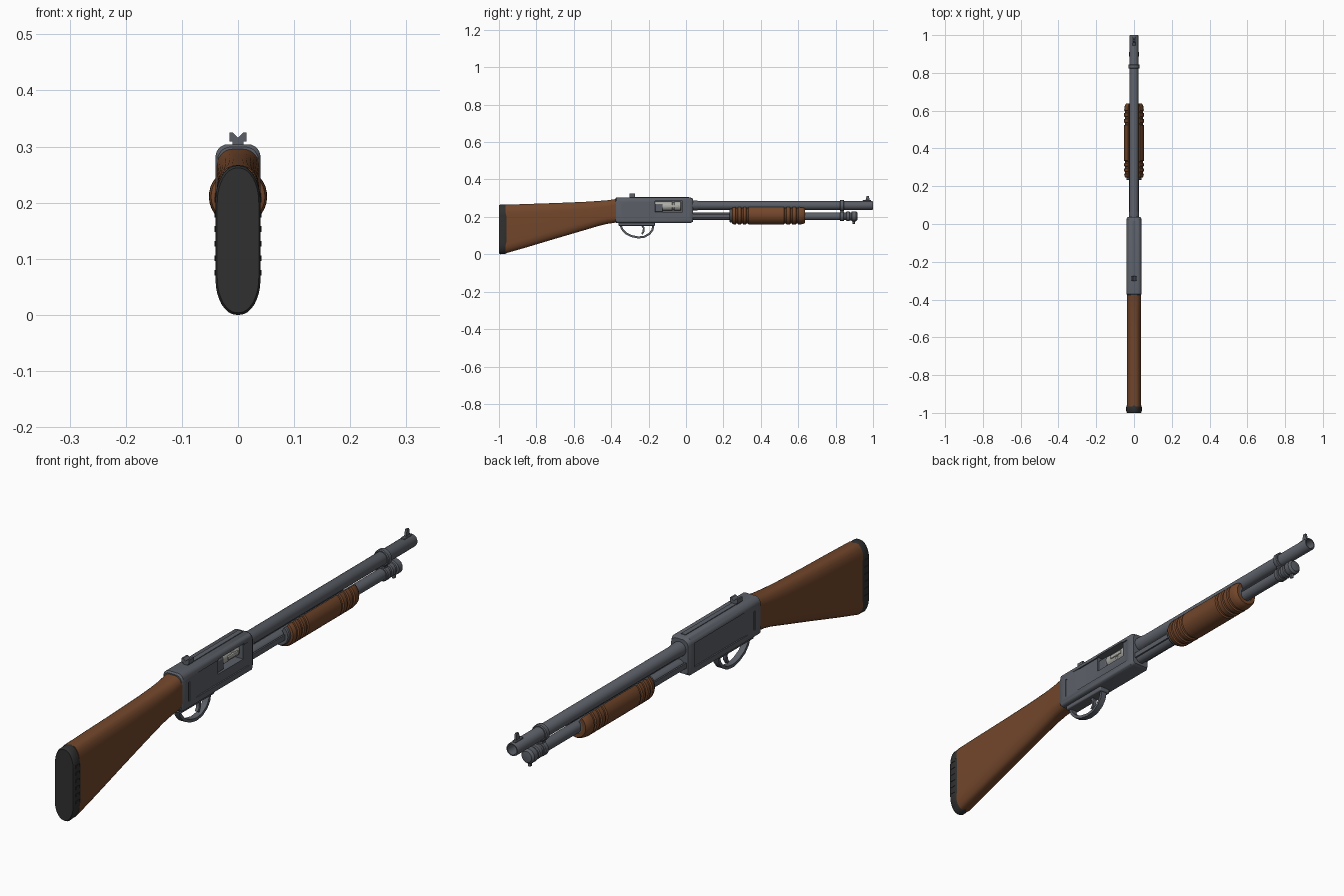
import bpy, bmesh, math
from mathutils import Vector

if "Cube" in bpy.data.objects:
    bpy.data.objects.remove(bpy.data.objects["Cube"], do_unlink=True)


def material(name, rgb):
    m = bpy.data.materials.new(name)
    m.use_nodes = True
    m.diffuse_color = (*rgb, 1)
    m.node_tree.nodes["Principled BSDF"].inputs["Base Color"].default_value = (*rgb, 1)
    return m


STEEL = material("blued steel", (0.105, 0.115, 0.135))
WOOD = material("walnut wood", (0.17, 0.062, 0.024))
RUBBER = material("black rubber", (0.03, 0.03, 0.03))
BOLT = material("bright steel", (0.42, 0.42, 0.39))


def smooth(ob, angle=35):
    bpy.ops.object.select_all(action="DESELECT")
    ob.select_set(True)
    bpy.context.view_layer.objects.active = ob
    bpy.ops.object.shade_smooth_by_angle(angle=math.radians(angle))


def loft(name, sections, mat, caps=True):
    """Skin a row of closed sections with equal point counts."""
    bm = bmesh.new()
    rings = [[bm.verts.new(p) for p in s] for s in sections]
    for a, b in zip(rings, rings[1:]):
        for i in range(len(a)):
            j = (i + 1) % len(a)
            bm.faces.new((a[i], a[j], b[j], b[i]))
    if caps:
        bm.faces.new(rings[0])
        bm.faces.new(rings[-1])
    bmesh.ops.recalc_face_normals(bm, faces=bm.faces)
    me = bpy.data.meshes.new(name)
    bm.to_mesh(me)
    bm.free()
    me.materials.append(mat)
    ob = bpy.data.objects.new(name, me)
    bpy.context.collection.objects.link(ob)
    smooth(ob)
    return ob


def lathe(name, profile, z, mat, x=0, n=28):
    """Turn a (y, radius) profile around an axis along y."""
    ring = [2 * math.pi * i / n for i in range(n)]
    return loft(name, [[(x + r * math.cos(a), y, z + r * math.sin(a)) for a in ring]
                       for y, r in profile], mat)


def box(name, x, y, z, mat, bevel=0.0):
    """Box from (min, max) ranges."""
    ob = loft(name, [[(x[i], y[j], zz) for i, j in ((0, 0), (1, 0), (1, 1), (0, 1))] for zz in z], mat)
    if bevel:
        mod = ob.modifiers.new("Bevel", "BEVEL")
        mod.width, mod.segments = bevel, 2
    return ob


def rounded(y, hw, z0, z1, rt, rb, n=6):
    """Rounded section at y; rt and rb are (x, z) radii of the top and bottom corners."""
    pts = []
    for sx, top, start in ((1, 1, 0), (-1, 1, 90), (-1, 0, 180), (1, 0, 270)):
        rx, rz = rt if top else rb
        cz = z1 - rz if top else z0 + rz
        for i in range(n + 1):
            a = math.radians(start + 90 * i / n)
            pts.append((sx * (hw - rx) + rx * math.cos(a), y, cz + rz * math.sin(a)))
    return pts


def cut(ob, cutters):
    bpy.context.view_layer.objects.active = ob
    for c in cutters:
        mod = ob.modifiers.new("Cut", "BOOLEAN")
        mod.operation, mod.solver, mod.object = "DIFFERENCE", "EXACT", c
        bpy.ops.object.modifier_apply(modifier=mod.name)
        bpy.data.objects.remove(c, do_unlink=True)
    smooth(ob)


# Buttstock, slimming towards the wrist
stock = [(-0.965, 0.038, 0.005, 0.265, 0.05), (-0.85, 0.038, 0.038, 0.269, 0.05),
         (-0.70, 0.037, 0.083, 0.274, 0.05), (-0.55, 0.036, 0.127, 0.28, 0.045),
         (-0.47, 0.036, 0.151, 0.285, 0.04), (-0.42, 0.037, 0.163, 0.289, 0.035),
         (-0.372, 0.038, 0.17, 0.296, 0.03)]
loft("stock", [rounded(y, w, a, b, (0.028, r), (0.028, r)) for y, w, a, b, r in stock], WOOD)

# Recoil pad with a row of shallow vents on both sides
pad = [(-1.0, 0.037, 0.004, 0.262), (-0.994, 0.04, 0.0, 0.266),
       (-0.968, 0.04, 0.002, 0.267), (-0.96, 0.038, 0.006, 0.265)]
loft("recoil_pad", [rounded(y, w, a, b, (w * 0.95, 0.062), (w * 0.95, 0.062), 8) for y, w, a, b in pad], RUBBER)
for s in (-1, 1):
    for i in range(6):
        z = 0.07 + 0.026 * i
        box("pad_rib", sorted((s * 0.036, s * 0.0415)), (-0.99, -0.968), (z, z + 0.01), RUBBER)

# Receiver with side panels, rear slots and the ejection port
body = [(-0.377, 0.036, 0.172, 0.299), (-0.371, 0.04, 0.167, 0.304),
        (0.025, 0.04, 0.167, 0.304), (0.037, 0.034, 0.174, 0.297)]
receiver = loft("receiver", [rounded(y, w, a, b, (0.022, 0.022), (0.012, 0.012)) for y, w, a, b in body], STEEL)
cutters = []
for s in (-1, 1):
    plan = [(0.05, -0.325), (0.04, -0.305), (0.035, -0.26), (0.035, -0.002), (0.041, 0.012), (0.05, 0.012)]
    cutters.append(loft("panel_cutter", [[(s * x, y, z) for x, y in plan] for z in (0.193, 0.28)], STEEL))
    cutters.append(box("slot_cutter", sorted((s * 0.037, s * 0.05)), (-0.342, -0.334), (0.195, 0.265), STEEL))
cutters.append(box("port_cutter", (0.0, 0.06), (-0.165, -0.02), (0.226, 0.284), STEEL))
cut(receiver, cutters)

# Bolt and carrier inside the port
lathe("bolt", [(-0.168, 0.024), (-0.075, 0.024), (-0.072, 0.02), (-0.064, 0.02),
               (-0.061, 0.024), (-0.03, 0.024), (-0.026, 0.02)], 0.257, BOLT, 0.004)
box("extractor", (0.02, 0.031), (-0.1, -0.04), (0.25, 0.264), BOLT, 0.002)
box("bolt_carrier", (0.004, 0.03), (-0.165, -0.125), (0.227, 0.27), STEEL, 0.003)

# Top rib and notched rear sight
box("receiver_rib", (-0.009, 0.009), (-0.3, 0.015), (0.3, 0.3065), STEEL)
notch = [(-0.01, 0.303), (0.01, 0.303), (0.01, 0.309), (0.015, 0.309), (0.015, 0.325),
         (0.009, 0.325), (0, 0.316), (-0.009, 0.325), (-0.015, 0.325), (-0.015, 0.309), (-0.01, 0.309)]
loft("rear_sight", [[(x, y, z) for x, z in notch] for y in (-0.302, -0.274)], STEEL)

# Barrel with an open bore, and front sight
lathe("barrel", [(0.02, 0.026), (0.06, 0.026), (0.07, 0.0235), (0.996, 0.0235), (1.0, 0.022),
                 (1.0, 0.018), (0.85, 0.018)], 0.261, STEEL)
box("front_sight_base", (-0.007, 0.007), (0.945, 0.99), (0.28, 0.289), STEEL, 0.002)
blade = [(0.96, 0.288), (0.982, 0.288), (0.978, 0.312), (0.966, 0.312)]
loft("front_sight_blade", [[(x, y, z) for y, z in blade] for x in (-0.004, 0.004)], STEEL)

# Magazine tube, cap and sling stud
lathe("magazine_tube", [(0.02, 0.02), (0.87, 0.02)], 0.203, STEEL)
lathe("magazine_cap", [(0.855, 0.021), (0.858, 0.025), (0.874, 0.025), (0.877, 0.021), (0.884, 0.021),
                       (0.887, 0.027), (0.908, 0.027), (0.916, 0.02), (0.918, 0.008)], 0.203, STEEL)
box("sling_stud", (-0.005, 0.005), (0.889, 0.903), (0.162, 0.18), STEEL, 0.003)

# Clamp joining barrel and tube
for z, r in ((0.261, 0.03), (0.203, 0.026)):
    lathe("barrel_clamp_ring", [(0.823, r - 0.003), (0.826, r), (0.842, r), (0.845, r - 0.003)], z, STEEL)
box("barrel_clamp_web", (-0.012, 0.012), (0.825, 0.843), (0.21, 0.255), STEEL)


def channel(y, r, inner, z=0.211, n=26):
    """U-shaped section, open at the top."""
    arc = [math.radians(128 + 284 * i / n) for i in range(n + 1)]
    pts = [(r * math.cos(a), r * math.sin(a)) for a in arc]
    pts += [(inner * math.cos(a), inner * math.sin(a)) for a in reversed(arc)]
    return [(x, y, z + h) for x, h in pts]


# Fore-end with three grooves at each end
profile = [(0.245, 0.043), (0.248, 0.048), (0.256, 0.051)]
for g in (0.272, 0.3, 0.328, 0.53, 0.562, 0.594):
    profile += [(g - 0.007, 0.052), (g - 0.004, 0.047), (g + 0.004, 0.047), (g + 0.007, 0.052)]
profile += [(0.615, 0.051), (0.628, 0.048), (0.637, 0.042)]
loft("fore_end", [channel(y, r, 0.029) for y, r in profile], WOOD)
loft("fore_end_collar", [channel(y, r, 0.022) for y, r in ((0.232, 0.038), (0.236, 0.041), (0.25, 0.041))], STEEL)
loft("fore_end_liner", [channel(y, 0.031, 0.02) for y in (0.248, 0.634)], STEEL)
for s in (-1, 1):
    box("action_bar", sorted((s * 0.021, s * 0.027)), (0.0, 0.245), (0.197, 0.216), STEEL)

# Trigger plate, guard and trigger
box("trigger_plate", (-0.022, 0.022), (-0.36, -0.165), (0.152, 0.172), STEEL, 0.004)


def strap(name, path, thick, half):
    """Flat band following a (y, z) path in the middle plane."""
    pts = [Vector(p) for p in path]
    rows = []
    for i, p in enumerate(pts):
        t = (pts[min(i + 1, len(pts) - 1)] - pts[max(i - 1, 0)]).normalized()
        n = Vector((-t.y, t.x)) * thick / 2
        a, b = p + n, p - n
        rows.append([(half, *a), (half, *b), (-half, *b), (-half, *a)])
    return loft(name, rows, STEEL)


strap("trigger_guard", [(-0.35, 0.157), (-0.342, 0.135), (-0.322, 0.113), (-0.29, 0.097), (-0.255, 0.09),
                        (-0.222, 0.094), (-0.195, 0.11), (-0.18, 0.13), (-0.174, 0.157)], 0.011, 0.011)
strap("trigger", [(-0.236, 0.157), (-0.226, 0.14), (-0.227, 0.122), (-0.236, 0.108)], 0.01, 0.006)
